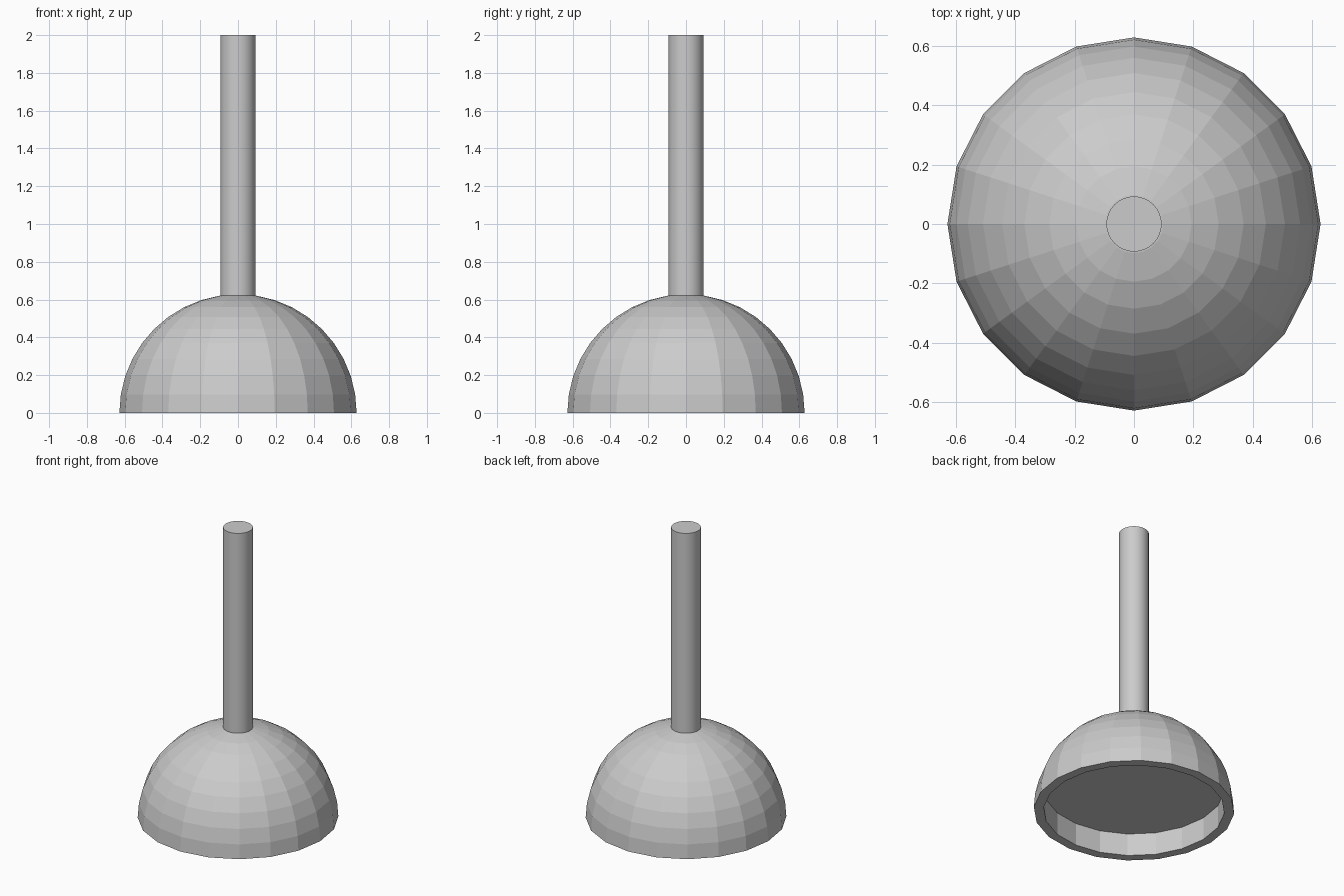
import bpy, bmesh
from math import sin, cos, pi

if "Cube" in bpy.data.objects:
    bpy.data.objects.remove(bpy.data.objects["Cube"])

R, SIDES, STEPS = 0.628, 20, 10
INNER_R, RECESS = 0.566, 0.155
ROD_R, ROD_BOTTOM, ROD_TOP = 0.093, 0.6, 2.0


def lathe(name, profile, sides):
    """Revolve (radius, z) points around z; radius 0 becomes a single pole."""
    bm = bmesh.new()
    rings = []
    for r, z in profile:
        if r == 0:
            rings.append([bm.verts.new((0, 0, z))] * sides)
        else:
            rings.append([bm.verts.new((r * cos(2 * pi * i / sides),
                                        r * sin(2 * pi * i / sides), z))
                          for i in range(sides)])
    for a, b in zip(rings, rings[1:]):
        for i in range(sides):
            j = (i + 1) % sides
            quad = list(dict.fromkeys((a[i], a[j], b[j], b[i])))
            bm.faces.new(quad)
    bmesh.ops.recalc_face_normals(bm, faces=bm.faces)
    mesh = bpy.data.meshes.new(name)
    bm.to_mesh(mesh)
    bm.free()
    obj = bpy.data.objects.new(name, mesh)
    bpy.context.collection.objects.link(obj)
    return obj


# Faceted rubber cup: recessed flat underside, rim, then hemisphere to the pole
dome = [(R * cos(pi / 2 * k / STEPS), R * sin(pi / 2 * k / STEPS))
        for k in range(STEPS)]
lathe("cup", [(0, RECESS), (INNER_R, RECESS), (INNER_R, 0)] + dome + [(0, R)], SIDES)

# Smooth round handle
handle = lathe("handle", [(0, ROD_BOTTOM), (ROD_R, ROD_BOTTOM),
                          (ROD_R, ROD_TOP), (0, ROD_TOP)], 32)
bpy.ops.object.select_all(action='DESELECT')
handle.select_set(True)
bpy.context.view_layer.objects.active = handle
bpy.ops.object.shade_smooth_by_angle()
